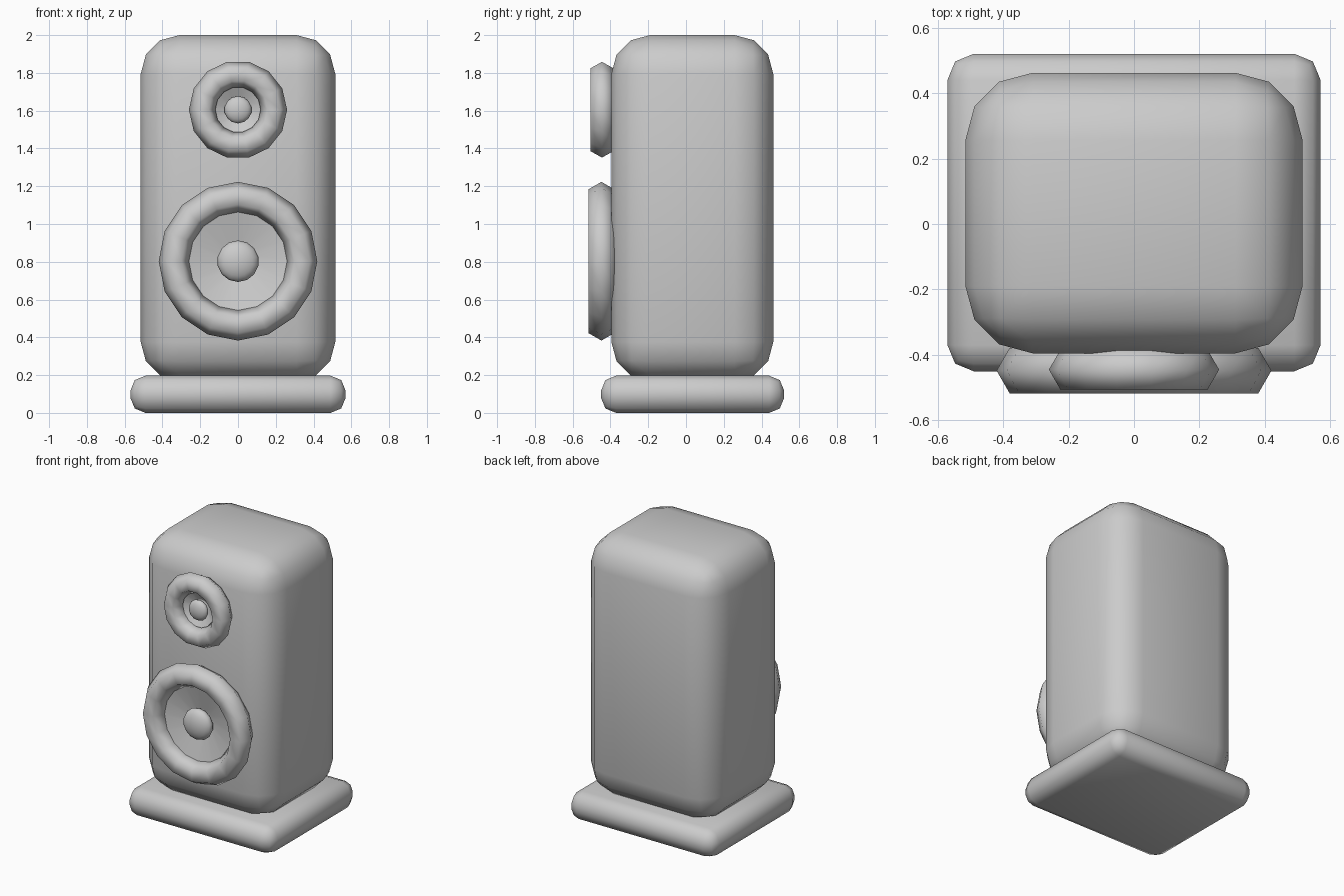
import bpy
from math import pi

if "Cube" in bpy.data.objects:
    bpy.data.objects.remove(bpy.data.objects["Cube"])


def smooth(obj):
    for p in obj.data.polygons:
        p.use_smooth = True


def rounded_box(name, lo, hi, width, segments):
    centre = [(a + b) / 2 for a, b in zip(lo, hi)]
    bpy.ops.mesh.primitive_cube_add(size=1, location=centre)
    obj = bpy.context.object
    obj.name = name
    obj.scale = [b - a for a, b in zip(lo, hi)]
    bpy.ops.object.transform_apply(location=False, rotation=False, scale=True)
    bev = obj.modifiers.new("round", 'BEVEL')
    bev.width = width
    bev.segments = segments
    smooth(obj)
    return obj


def driver(name, z, y, ring, tube, sides, dome):
    facing = (pi / 2, 0, 0)  # local +z points to the front (-y)

    # Surround ring
    bpy.ops.mesh.primitive_torus_add(
        major_radius=ring, minor_radius=tube, major_segments=sides,
        minor_segments=6, location=(0, y, z), rotation=facing)
    obj = bpy.context.object
    obj.name = name + "_surround"
    smooth(obj)

    # Shallow concave cone, wide end at the front
    front, back = y, -0.40
    bpy.ops.mesh.primitive_cone_add(
        vertices=sides, radius1=dome * 0.8, radius2=ring - tube * 0.7,
        depth=back - front, end_fill_type='NOTHING',
        location=(0, (front + back) / 2, z), rotation=facing)
    obj = bpy.context.object
    obj.name = name + "_cone"
    smooth(obj)

    # Flattened dust cap
    bpy.ops.mesh.primitive_uv_sphere_add(
        segments=14, ring_count=8, radius=dome,
        location=(0, y + 0.005, z), rotation=facing)
    obj = bpy.context.object
    obj.name = name + "_dust_cap"
    obj.scale = (1, 1, 0.5)
    smooth(obj)


# Cabinet and plinth
rounded_box("cabinet", (-0.515, -0.395, 0.17), (0.515, 0.462, 2.0), 0.205, 3)
rounded_box("plinth", (-0.57, -0.45, 0.0), (0.57, 0.52, 0.197), 0.08, 2)

# Speaker drivers
driver("woofer", 0.803, -0.448, 0.34, 0.08, 16, 0.11)
driver("tweeter", 1.605, -0.445, 0.19, 0.07, 14, 0.072)
